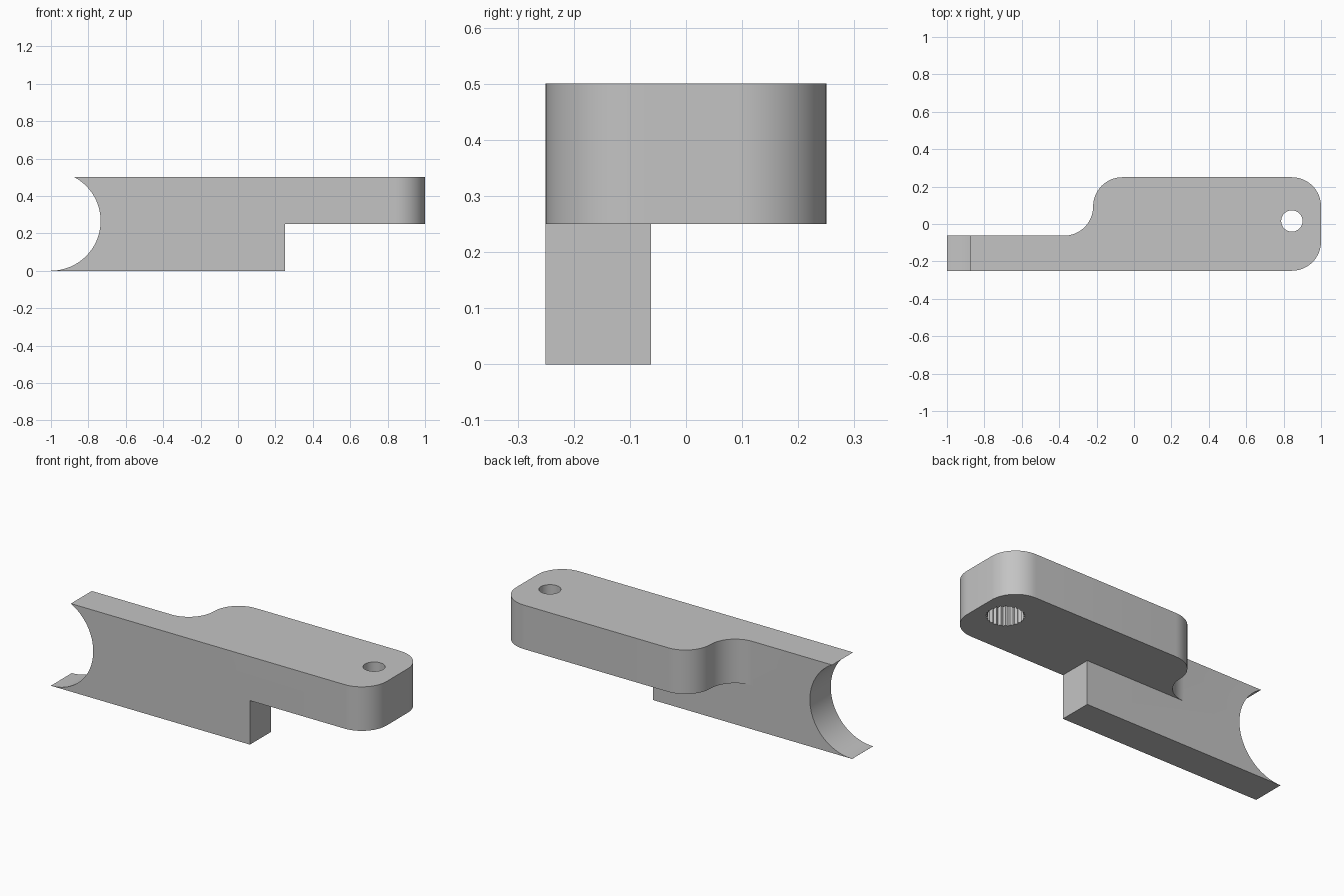
import bpy
import bmesh
from math import cos, sin, pi, radians

cube = bpy.data.objects.get("Cube")
if cube:
    bpy.data.objects.remove(cube, do_unlink=True)

grey = bpy.data.materials.new("plain grey")
grey.use_nodes = True
colour = (0.55, 0.55, 0.55, 1)
grey.diffuse_color = colour
grey.node_tree.nodes["Principled BSDF"].inputs["Base Color"].default_value = colour


def arc(cx, cy, r, start, end, steps=16):
    """Points along an arc, angles in degrees."""
    angles = [radians(start + (end - start) * i / steps) for i in range(steps + 1)]
    return [(cx + r * cos(a), cy + r * sin(a)) for a in angles]


def prism(name, outline, low, high, along_y=False):
    """Extrude a closed outline along z, or an x-z outline along y."""
    def place(u, v, w):
        return (u, w, v) if along_y else (u, v, w)
    bm = bmesh.new()
    face = bm.faces.new([bm.verts.new(place(u, v, low)) for u, v in outline])
    grown = bmesh.ops.extrude_face_region(bm, geom=[face])["geom"]
    shift = place(0, 0, high - low)
    bmesh.ops.translate(bm, vec=shift,
                        verts=[g for g in grown if isinstance(g, bmesh.types.BMVert)])
    bmesh.ops.recalc_face_normals(bm, faces=bm.faces)
    mesh = bpy.data.meshes.new(name)
    bm.to_mesh(mesh)
    bm.free()
    mesh.materials.append(grey)
    obj = bpy.data.objects.new(name, mesh)
    bpy.context.collection.objects.link(obj)
    return obj


def combine(target, other, operation):
    """Apply a boolean and discard the helper."""
    mod = target.modifiers.new(operation, "BOOLEAN")
    mod.operation = operation
    mod.solver = "EXACT"
    mod.object = other
    other.hide_render = True
    bpy.context.view_layer.objects.active = target
    bpy.ops.object.modifier_apply(modifier=mod.name)
    bpy.data.objects.remove(other, do_unlink=True)


half, inner, r = 0.25, -0.0625, 0.156
pivot_x, pivot_y = 0.844, 0.016

# Upper plate: narrow arm, fillet into a wide rounded head
outline = [(-1, -half)]
outline += arc(1 - r, -half + r, r, -90, 0)
outline += arc(1 - r, half - r, r, 0, 90)
outline += arc(-0.0625, half - r, r, 90, 180)
outline += arc(-0.0625 - 2 * r, inner + r, r, 0, -90)
outline += [(-1, inner)]
lever = prism("lever_arm", outline, 0.25, 0.5)

# Lower block under the narrow arm
block = prism("lower_block", [(-1, -half), (0.25, -half), (0.25, inner), (-1, inner)], 0, 0.25)
combine(lever, block, "UNION")

# Round scoop at the arm's end
scoop = prism("scoop_cutter", arc(-1, 0.266, 0.2655, 0, 360, 96)[:-1], -0.4, 0.1, True)
combine(lever, scoop, "DIFFERENCE")

# Screw hole through the head
hole = prism("screw_cutter", arc(pivot_x, pivot_y, 0.057, 0, 360, 48)[:-1], 0.2, 0.6)
combine(lever, hole, "DIFFERENCE")

# Toothed socket from below
teeth = 25
socket = []
for i in range(teeth * 2):
    a = pi * i / teeth
    rad = 0.1 if i % 2 else 0.091
    socket.append((pivot_x + rad * cos(a), pivot_y + rad * sin(a)))
combine(lever, prism("socket_cutter", socket, 0.2, 0.4), "DIFFERENCE")

# Smooth curves, sharp edges
bpy.ops.object.select_all(action="DESELECT")
lever.select_set(True)
bpy.context.view_layer.objects.active = lever
bpy.ops.object.shade_smooth_by_angle(angle=radians(30))
